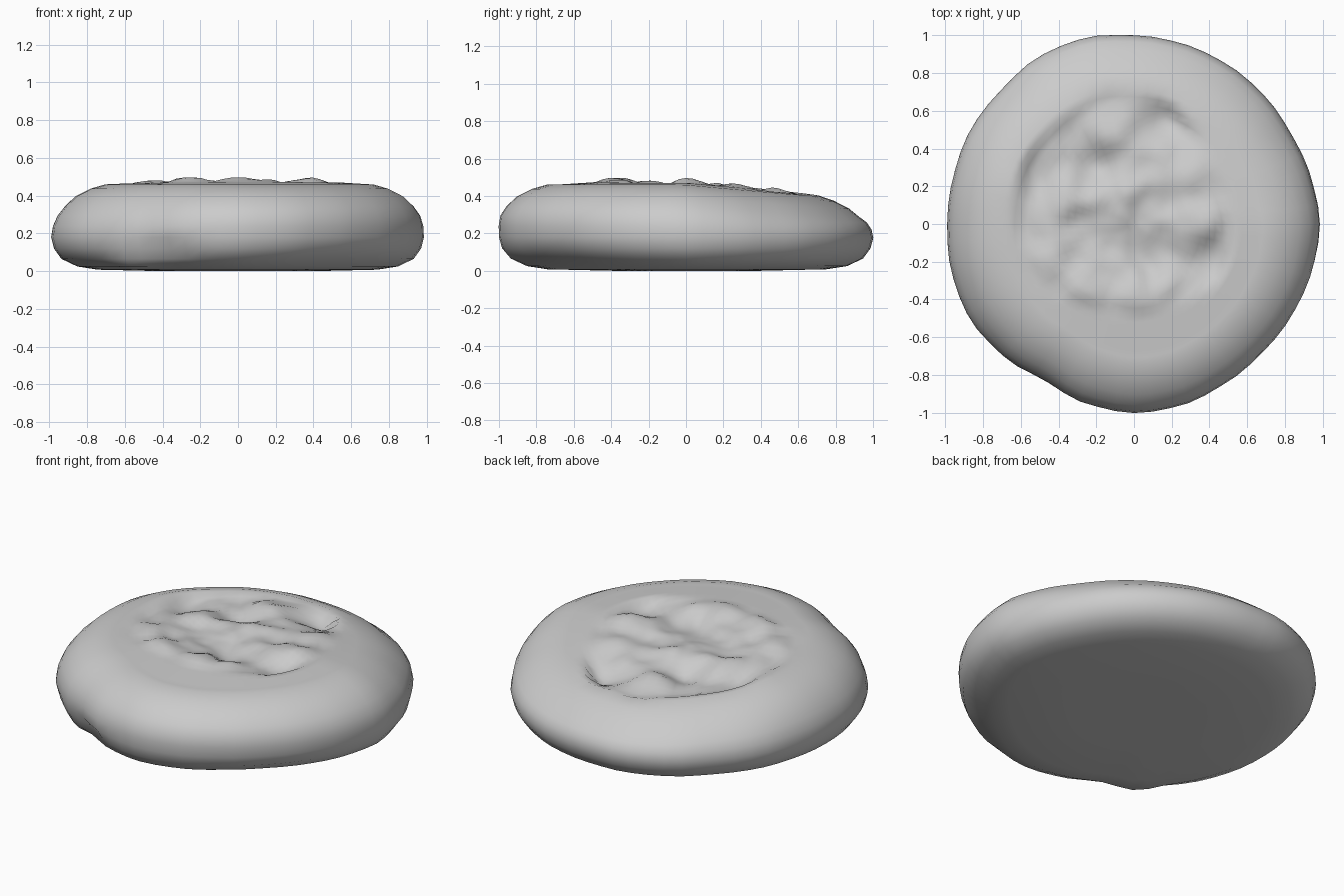
import bpy, bmesh, math
from mathutils import Vector, noise

if "Cube" in bpy.data.objects:
    bpy.data.objects.remove(bpy.data.objects["Cube"])

SEG = 64

# outline radius every 15 degrees, counter-clockwise from +x
OUTLINE = [.985, .97, .96, .97, .98, .99, 1.0, 1.02, 1.02, 1.0, 1.0, .99,
           .99, 1.0, 1.005, .985, .955, .985, 1.0, .99, .97, .96, .965, .975]
# edge of the rough filling every 30 degrees
FILLING = [.54, .52, .62, .76, .68, .68, .64, .64, .50, .48, .48, .54]
# side profile: radius fraction and height, from below to the top
PROFILE = [(.4, .0), (.75, .008), (.86, .025), (.945, .065), (.985, .12), (1, .18),
           (.99, .24), (.965, .295), (.925, .345), (.87, .397), (.79, .437), (.71, .46)]
# filling lumps and hollows: x, y, radius, height
LUMPS = [(-.48, -.24, .11, .05), (-.26, -.36, .11, .05), (0, -.39, .12, .055),
         (.2, -.33, .12, .04), (-.2, -.1, .15, -.02), (.08, -.15, .1, -.03),
         (.02, .15, .16, .03), (-.22, .3, .11, -.035), (.17, .55, .09, -.03),
         (.02, .68, .12, .03), (.33, .3, .12, .04), (.44, -.2, .08, -.02),
         (.4, .02, .12, .035), (-.5, .25, .1, -.02), (-.36, .1, .1, .025),
         (-.12, .48, .12, .03)]


def sample(table, a):
    t = a / (2 * math.pi) * len(table)
    i, f = int(t), t - int(t)
    f = f * f * (3 - 2 * f)
    n = len(table)
    return table[i % n] * (1 - f) + table[(i + 1) % n] * f


def bump(a, z, deg, width, z0, height):
    d = math.degrees(a) - deg
    return math.exp(-(d / width) ** 2 - ((z - z0) / height) ** 2)


def sink(x, y, z):
    # the back of the bun slopes down, most at the back right
    t = min(max((y + .15 * x - .1) / .8, 0), 1)
    return z * (1 - .17 * t * max(0, min(1, (z - .15) / .2)))


def shoulder(a, z):
    # the front right shoulder is fuller
    return .04 * max(0, math.cos(a + math.pi / 3)) * max(0, min(1, (z - .2) / .12))


def top_height(x, y, inside):
    z = .476 - .016 * max(0, (math.hypot(x, y) - .45) / .25)
    if inside > 0:
        rough = -.037 + .035 * noise.noise(Vector((x * 5 + .37, y * 5 + .61, 2.3)))
        rough += .02 * noise.noise(Vector((x * 9 + .37, y * 9 + .61, 7.1)))
        rough += sum(h * math.exp(-((x - cx) ** 2 + (y - cy) ** 2) / r ** 2)
                     for cx, cy, r, h in LUMPS)
        z += min(rough, .02) * inside
    return sink(x, y, z)


bm = bmesh.new()
angles = [2 * math.pi * i / SEG for i in range(SEG)]
rings = []

# underside and rounded side: pinched fold and lip at front left, bevelled front right
for f, z in PROFILE:
    ring = []
    for a in angles:
        r = sample(OUTLINE, a) * (f + shoulder(a, z))
        r -= .04 * bump(a, z, 247, 8, .11, .035)
        r += .07 * bump(a, z, 230, 10, .03, .03)
        r -= .05 * bump(a, z, 310, 32, .04, .06)
        x, y = r * math.cos(a), r * math.sin(a)
        ring.append(bm.verts.new((x, y, sink(x, y, z))))
    rings.append(ring)

# rough filled top
for k in range(19, 0, -1):
    ring = []
    for a in angles:
        r = sample(OUTLINE, a) * (.71 + shoulder(a, .46)) * k / 20
        inside = min(max((sample(FILLING, a) - r) / .05, 0), 1)
        x, y = r * math.cos(a), r * math.sin(a)
        ring.append(bm.verts.new((x, y, top_height(x, y, inside))))
    rings.append(ring)

for lo, hi in zip(rings, rings[1:]):
    for i in range(SEG):
        j = (i + 1) % SEG
        bm.faces.new((lo[i], lo[j], hi[j], hi[i]))

# closing fans
bottom = bm.verts.new((0, 0, 0))
top = bm.verts.new((0, 0, top_height(0, 0, 1)))
for i in range(SEG):
    j = (i + 1) % SEG
    bm.faces.new((bottom, rings[0][j], rings[0][i]))
    bm.faces.new((top, rings[-1][i], rings[-1][j]))
bmesh.ops.recalc_face_normals(bm, faces=bm.faces)

mesh = bpy.data.meshes.new("filled_bun")
bm.to_mesh(mesh)
bm.free()
bun = bpy.data.objects.new("filled_bun", mesh)
bpy.context.collection.objects.link(bun)
for p in mesh.polygons:
    p.use_smooth = True
